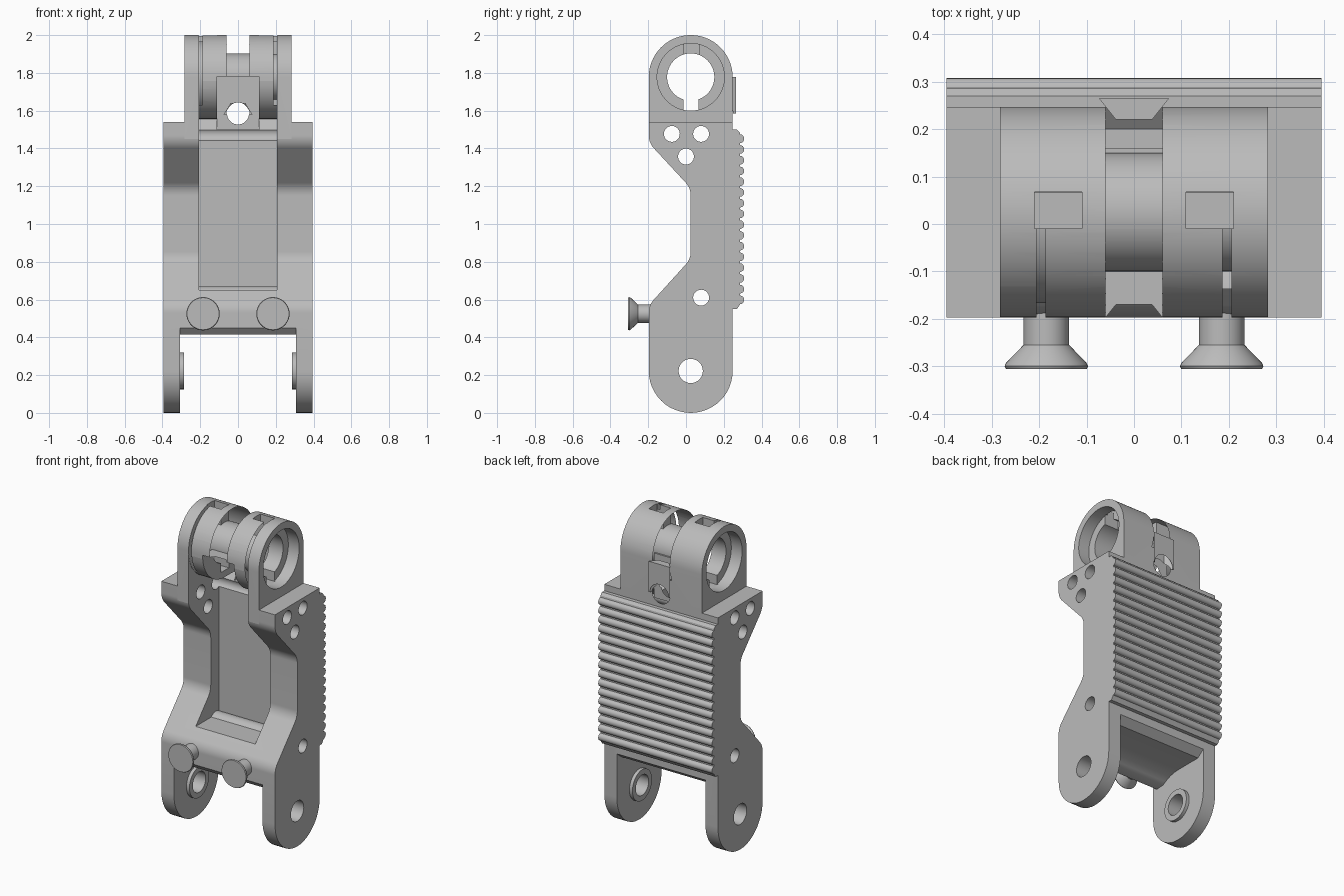
import bpy, bmesh, math
from mathutils import Vector

cube = bpy.data.objects.get("Cube")
if cube:
    bpy.data.objects.remove(cube, do_unlink=True)

grey = bpy.data.materials.new("plain grey")
grey.use_nodes = True
COLOUR = (0.5, 0.5, 0.5, 1)
grey.diffuse_color = COLOUR
grey.node_tree.nodes["Principled BSDF"].inputs["Base Color"].default_value = COLOUR

HALF = 0.395                 # half width of the body
FRONT, BACK = -0.197, 0.247  # body depth
MID, RAD = 0.025, 0.222      # hinge axis and knuckle radius
LOW, HIGH = 0.222, 1.778     # heights of the two hinge axes


def finish(name, bm):
    bmesh.ops.remove_doubles(bm, verts=bm.verts, dist=1e-5)
    bmesh.ops.recalc_face_normals(bm, faces=bm.faces)
    mesh = bpy.data.meshes.new(name)
    bm.to_mesh(mesh)
    bm.free()
    mesh.materials.append(grey)
    obj = bpy.data.objects.new(name, mesh)
    bpy.context.collection.objects.link(obj)
    return obj


def rounded(corners, steps=12):
    """Outline from (y, z, radius) corners with filleted bends."""
    out = []
    for i, (y, z, r) in enumerate(corners):
        p = Vector((y, z))
        if not r:
            out.append(p)
            continue
        a = (Vector(corners[i - 1][:2]) - p).normalized()
        b = (Vector(corners[(i + 1) % len(corners)][:2]) - p).normalized()
        half = a.angle(b) / 2
        centre = p + (a + b).normalized() * r / math.sin(half)
        s = p + a * r / math.tan(half) - centre
        e = p + b * r / math.tan(half) - centre
        start = math.atan2(s.y, s.x)
        turn = math.atan2(e.y, e.x) - start
        turn = (turn + math.pi) % (2 * math.pi) - math.pi
        for k in range(steps + 1):
            t = start + turn * k / steps
            out.append(centre + Vector((math.cos(t), math.sin(t))) * r)
    clean = [p for i, p in enumerate(out) if (p - out[i - 1]).length > 1e-4]
    return clean


def extrude(name, outline, x0, x1):
    """Solid from a (y, z) outline swept along x."""
    bm = bmesh.new()
    face = bm.faces.new([bm.verts.new((x0, p[0], p[1])) for p in outline])
    moved = bmesh.ops.extrude_face_region(bm, geom=[face])["geom"]
    bmesh.ops.translate(bm, vec=(x1 - x0, 0, 0),
                        verts=[v for v in moved if isinstance(v, bmesh.types.BMVert)])
    return finish(name, bm)


def box(x0, x1, y0, y1, z0, z1):
    return extrude("cutter", [(y0, z0), (y1, z0), (y1, z1), (y0, z1)], x0, x1)


def lathe(name, profile, origin, axis, closed=False, n=64):
    """Revolve (radius, distance) points round an x or y axis."""
    bm = bmesh.new()
    rings = []
    for r, h in profile:
        ring = []
        for k in range(n):
            c, s = r * math.cos(k * math.tau / n), r * math.sin(k * math.tau / n)
            offset = Vector((h, c, s)) if axis == "x" else Vector((c, h, s))
            ring.append(bm.verts.new(Vector(origin) + offset))
        rings.append(ring)
    pairs = list(zip(rings, rings[1:])) + ([(rings[-1], rings[0])] if closed else [])
    for lo, hi in pairs:
        for k in range(n):
            j = (k + 1) % n
            bm.faces.new((lo[k], lo[j], hi[j], hi[k]))
    if not closed:
        bm.faces.new(rings[0])
        bm.faces.new(rings[-1])
    return finish(name, bm)


def rod(y, z, r, x0=-0.5, x1=0.5):
    return lathe("cutter", [(r, x0), (r, x1)], (0, y, z), "x")


def combine(target, tool, operation="DIFFERENCE"):
    tool.hide_render = True
    mod = target.modifiers.new("shape", "BOOLEAN")
    mod.operation, mod.solver, mod.object = operation, "EXACT", tool
    bpy.context.view_layer.objects.active = target
    bpy.ops.object.modifier_apply(modifier=mod.name)
    bpy.data.objects.remove(tool, do_unlink=True)


# Body side outline and the narrower upper knuckle
body = extrude("body", rounded([
    (FRONT, 0, RAD), (BACK, 0, RAD), (BACK, 1.54, 0), (FRONT, 1.54, 0),
    (FRONT, 1.43, 0.1), (MID, 1.19, 0.1), (MID, 0.815, 0.1), (FRONT, 0.57, 0.1)]),
    -HALF, HALF)
knuckle = extrude("knuckle", rounded([
    (FRONT, 1.45, 0), (BACK, 1.45, 0), (BACK, 2, RAD), (FRONT, 2, RAD)], 24),
    -0.283, 0.283)
combine(body, knuckle, "UNION")

# Lower fork opening
fork = [(-0.4, -0.1), (0.4, -0.1), (0.4, 0.6), (0.25, 0.5), (0.2, 0.46)]
fork += [(MID + 0.238 * math.sin(a), LOW + 0.238 * math.cos(a))
         for a in [-i * 0.1 for i in range(7)]]
fork += [(-0.165, 0.415), (-0.198, 0.45), (-0.4, 0.45)]
combine(body, extrude("cutter", fork, -0.308, 0.308))

# Front pocket, curving under the middle barrel
pocket = [(-0.4, 0.65), (0.105, 0.65), (0.105, 1.48), (0.16, 1.557)]
pocket += [(MID - 0.22 * math.sin(a), HIGH - 0.22 * math.cos(a))
           for a in [i * math.pi / 32 for i in range(16)]]
pocket += [(-0.4, HIGH - 0.03)]
combine(body, extrude("cutter", pocket, -0.207, 0.207))
combine(body, box(-0.11, 0.11, -0.4, 0.16, 1.5, 1.78))

# Hinge bore with counterbores, key slots and slits
combine(body, rod(MID, HIGH, 0.125))
combine(body, box(-0.215, 0.215, -0.012, 0.066, 1.6, 1.72))
for side in (-1, 1):
    combine(body, rod(MID, HIGH, 0.178, *sorted((side * 0.208, side * 0.5))))
    combine(body, box(*sorted((side * 0.11, side * 0.21)), -0.01, 0.068, 1.75, 2.1))
    slit = lathe("cutter", [(0.192, side * 0.187), (0.3, side * 0.187),
                            (0.3, side * 0.206), (0.192, side * 0.206)],
                 (0, MID, HIGH), "x", closed=True)
    combine(slit, box(-0.5, 0.5, -0.005, 0.6, 1, 2.5))
    combine(slit, box(-0.5, 0.5, -0.6, 0.6, 1, 1.63))
    combine(body, slit)

# Tapered cable groove over the knuckle, down its back, with a flared hole
combine(body, lathe("cutter", [(0.195, -0.038), (0.195, 0.038), (0.24, 0.074),
                               (0.24, -0.074)], (0, MID, HIGH), "x", closed=True))
groove = bmesh.new()
ends = [[groove.verts.new((x, y, z)) for x, y in
         ((-0.038, 0.22), (0.038, 0.22), (0.074, 0.265), (-0.074, 0.265))]
        for z in (1.585, HIGH)]
groove.faces.new(ends[0])
groove.faces.new(ends[1])
for i in range(4):
    j = (i + 1) % 4
    groove.faces.new((ends[0][i], ends[0][j], ends[1][j], ends[1][i]))
combine(body, finish("cutter", groove))
combine(body, lathe("cutter", [(0.058, 0.1), (0.058, 0.235), (0.075, 0.3)],
                    (0, 0, 1.585), "y"))

# Cross tube and fork bosses
combine(body, rod(0.075, 0.61, 0.06, -0.25, 0.25), "UNION")
for side in (-1, 1):
    combine(body, rod(MID, LOW, 0.097, *sorted((side * 0.287, side * 0.35))), "UNION")

# Cross holes
for y, z, r in ((MID, LOW, 0.064), (0.08, 0.61, 0.042), (0, 1.357, 0.042),
                (-0.075, 1.477, 0.042), (0.08, 1.477, 0.042)):
    combine(body, rod(y, z, r))

# Ribbed back pad
count, bottom, top = 16, 0.55, 1.5
pitch = (top - bottom - 0.04) / count
outline = [(BACK, bottom), (0.27, bottom)]
for i in range(count):
    middle = bottom + 0.02 + pitch * (i + 0.5)
    for k in range(9):
        a = math.pi * (k / 8 - 0.5)
        outline.append((0.287 + 0.021 * math.cos(a), middle + pitch * 0.4 * math.sin(a)))
outline += [(0.285, top - 0.015), (0.27, top), (BACK, top)]
pad = extrude("ribbed_pad", outline, -HALF, HALF)

# Flared studs on the front
parts = [body, pad]
for label, x in (("left", 0.185), ("right", -0.185)):
    parts.append(lathe(label + "_stud", [
        (0.048, -0.17), (0.048, -0.255), (0.085, -0.293), (0.088, -0.3), (0.085, -0.306)],
        (x, 0, 0.525), "y", n=48))

# Smooth curves, sharp corners
bpy.ops.object.select_all(action="DESELECT")
for obj in parts:
    obj.select_set(True)
bpy.context.view_layer.objects.active = body
bpy.ops.object.shade_smooth_by_angle(angle=math.radians(30))
